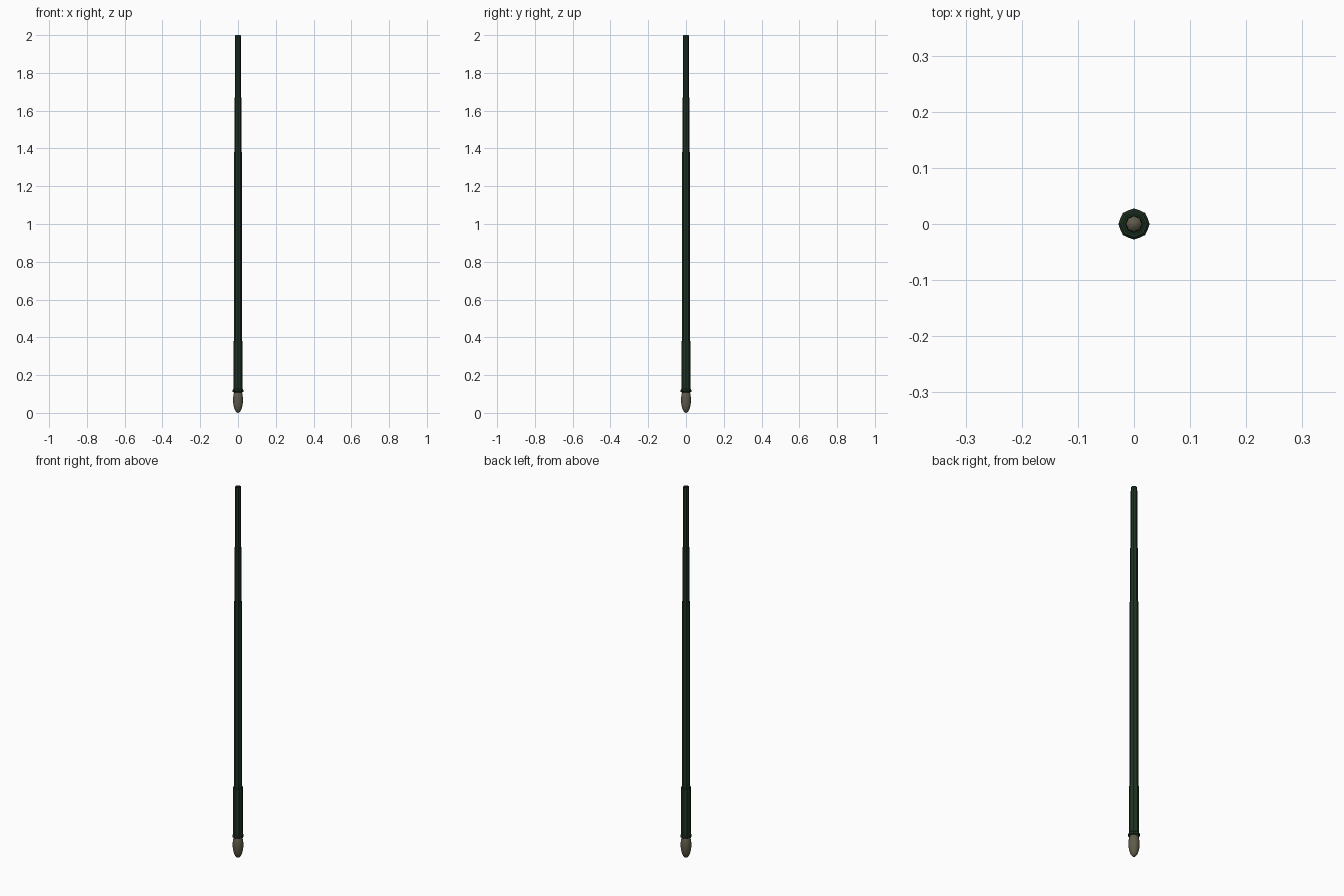
import bpy, bmesh, math

if "Cube" in bpy.data.objects:
    bpy.data.objects.remove(bpy.data.objects["Cube"])


def material(name, rgb):
    m = bpy.data.materials.new(name)
    m.diffuse_color = (*rgb, 1)
    m.use_nodes = True
    m.node_tree.nodes["Principled BSDF"].inputs["Base Color"].default_value = m.diffuse_color
    return m


green = material("dark_green", (0.014, 0.034, 0.016))
stone = material("olive_stone", (0.115, 0.105, 0.066))


def lathe(name, profile, sides, mat, smooth=False):
    """Spin (radius, height) points around z; zero radius makes a pole."""
    bm = bmesh.new()
    verts = [bm.verts.new((r, 0, z)) for r, z in profile]
    edges = [bm.edges.new(p) for p in zip(verts, verts[1:])]
    bmesh.ops.spin(bm, geom=verts + edges, cent=(0, 0, 0), axis=(0, 0, 1),
                   angle=2 * math.pi, steps=sides, use_merge=True)
    bmesh.ops.remove_doubles(bm, verts=bm.verts, dist=1e-5)
    bmesh.ops.recalc_face_normals(bm, faces=bm.faces)
    for f in bm.faces:
        f.smooth = smooth
    me = bpy.data.meshes.new(name)
    bm.to_mesh(me)
    bm.free()
    me.materials.append(mat)
    ob = bpy.data.objects.new(name, me)
    bpy.context.collection.objects.link(ob)
    return ob


# Hollow octagonal shaft, stepped like a telescope: outside up, inside down
outer = [(0.024, 0.115), (0.024, 0.38), (0.0205, 0.38), (0.0205, 1.38),
         (0.0185, 1.38), (0.0185, 1.67), (0.0158, 1.67), (0.0158, 1.97),
         (0.0145, 2.0)]
inner = [(0.0135, 2.0), (0.0135, 0.115)]
lathe("stepped_shaft", outer + inner + outer[:1], 8, green)

# Collar between shaft and end knob
lathe("collar", [(0.020, 0.108), (0.028, 0.112), (0.028, 0.122),
                 (0.024, 0.127), (0.020, 0.127), (0.020, 0.108)], 8, green)

# Egg-shaped end knob, its top visible down the hollow shaft
n = 12
egg = []
for i in range(n + 1):
    a = math.pi * i / n
    h = 0.07 if a < math.pi / 2 else 0.06
    r = 0 if i in (0, n) else 0.0265 * math.sin(a)
    egg.append((r, 0.07 - h * math.cos(a)))
lathe("end_knob", egg, 20, stone, smooth=True)
